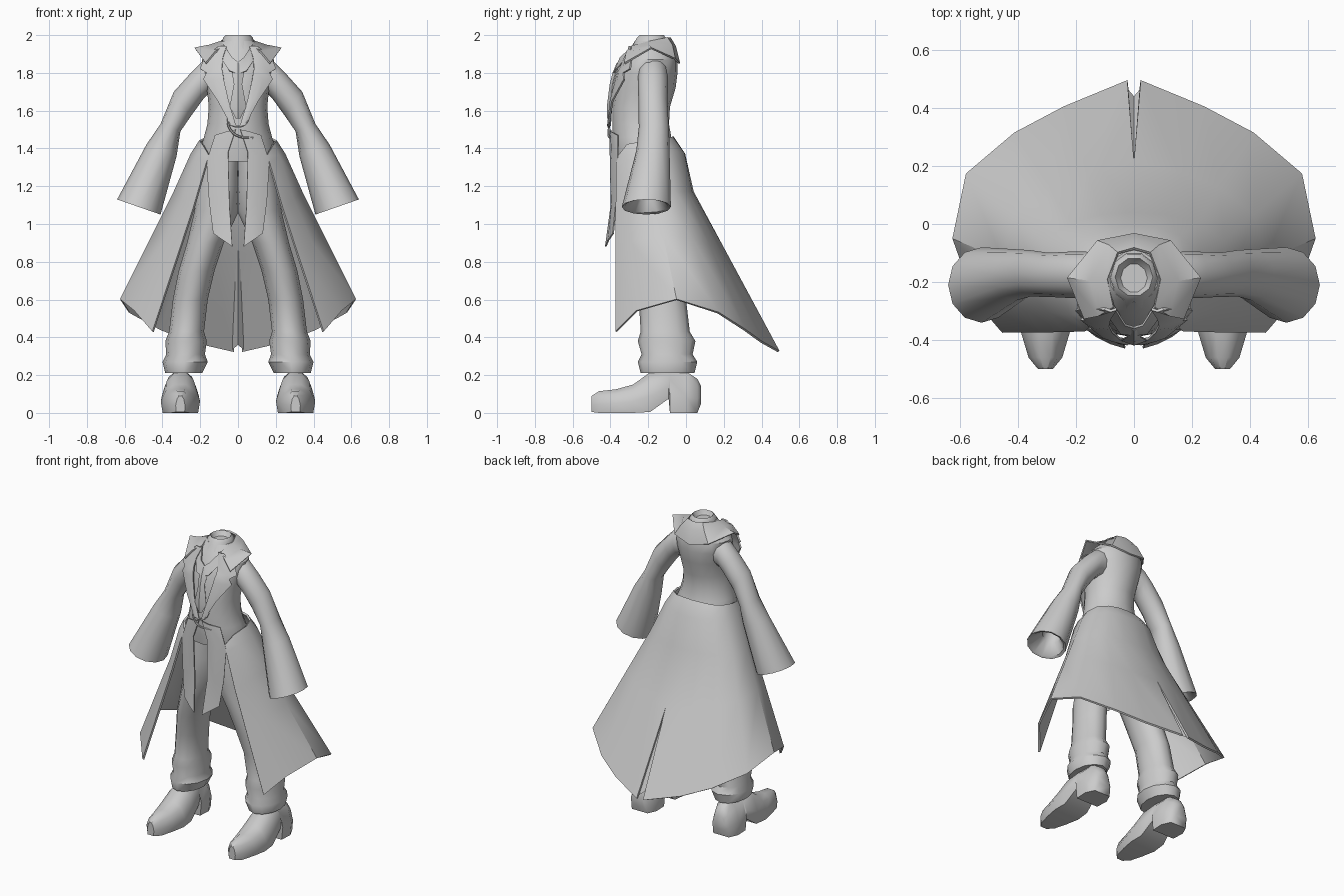
import bpy, bmesh
from math import cos, sin, tau
from mathutils import Vector


def loft(name, rows, closed=True, caps=(False, False), mirror=False, thick=0):
    """Skin a list of equal-length point rows."""
    bm = bmesh.new()
    grid = [[bm.verts.new(p) for p in row] for row in rows]
    n = len(grid[0])
    for a, b in zip(grid, grid[1:]):
        for i in range(n if closed else n - 1):
            j = (i + 1) % n
            bm.faces.new((a[i], a[j], b[j], b[i]))
    if caps[0]:
        bm.faces.new(grid[0])
    if caps[1]:
        bm.faces.new(grid[-1])
    bmesh.ops.recalc_face_normals(bm, faces=bm.faces)
    me = bpy.data.meshes.new(name)
    bm.to_mesh(me)
    bm.free()
    ob = bpy.data.objects.new(name, me)
    bpy.context.collection.objects.link(ob)
    if mirror:
        m = ob.modifiers.new("Mirror", 'MIRROR')
        m.merge_threshold = 0.002
    if thick:
        s = ob.modifiers.new("Solidify", 'SOLIDIFY')
        s.thickness, s.offset = thick, 0
    return ob


def oval(z, x0, x1, y0, y1, n=16):
    """Horizontal oval ring filling the given x and y extents."""
    return [((x0 + x1) / 2 + (x1 - x0) / 2 * cos(tau * i / n),
             (y0 + y1) / 2 + (y1 - y0) / 2 * sin(tau * i / n), z) for i in range(n)]


def mix(a, b, t):
    return tuple(Vector(a).lerp(Vector(b), t))


# Coat body: z, half width, front y, back y
BODY = [(1.33, .20, -.375, -.05), (1.40, .20, -.385, -.06), (1.46, .18, -.39, -.078),
        (1.53, .162, -.39, -.09), (1.62, .155, -.39, -.085), (1.72, .165, -.38, -.055),
        (1.80, .185, -.36, -.045), (1.87, .19, -.33, -.045), (1.92, .14, -.30, -.06),
        (1.97, .085, -.27, -.09)]
loft("coat_body", [oval(z, -w, w, f, b) for z, w, f, b in BODY], caps=(True, True))


def chest(x, z, off):
    """Point lying just in front of the chest."""
    for a, b in zip(BODY, BODY[1:]):
        if a[0] <= z <= b[0]:
            f = a[2] + (b[2] - a[2]) * (z - a[0]) / (b[0] - a[0])
            return (x, f - off + 2 * x * x, z)


# Shirt collar with a sunken neck opening
loft("shirt_collar", [oval(z, -w, w, f, b, 10) for z, w, f, b in [
    (1.92, .09, -.30, -.085), (1.985, .08, -.265, -.10), (2.0, .065, -.25, -.115),
    (1.975, .05, -.24, -.13), (1.95, .03, -.22, -.16)]], caps=(False, True))

# Sleeves: outer x z, inner x z, middle y, half depth
SLEEVE = [(.13, 1.89, .12, 1.70, -.175, .075), (.18, 1.87, .155, 1.69, -.175, .08),
          (.25, 1.80, .185, 1.66, -.175, .08), (.34, 1.70, .25, 1.57, -.175, .076),
          (.41, 1.53, .305, 1.49, -.17, .08), (.485, 1.42, .325, 1.36, -.175, .088),
          (.64, 1.13, .41, 1.05, -.21, .13), (.625, 1.13, .425, 1.06, -.21, .115),
          (.55, 1.18, .44, 1.14, -.20, .055), (.53, 1.25, .42, 1.21, -.20, .05)]
rows = []
for ox, oz, ix, iz, cy, ry in SLEEVE:
    rows.append([((ox + ix) / 2 + (ox - ix) / 2 * cos(tau * i / 12), cy + ry * sin(tau * i / 12),
                  (oz + iz) / 2 + (oz - iz) / 2 * cos(tau * i / 12)) for i in range(12)])
loft("sleeves", rows, caps=(True, True), mirror=True)

# Coat skirt: half, front edge round to the back slit
TOP = [(.15, -.355, 1.36), (.185, -.31, 1.42), (.20, -.2, 1.44), (.18, -.13, 1.45),
       (.13, -.09, 1.455), (.065, -.075, 1.46), (0, -.07, 1.46)]
HIP = [(.165, -.365, 1.32), (.215, -.31, 1.36), (.245, -.195, 1.37), (.22, -.10, 1.375),
       (.155, -.045, 1.38), (.075, -.015, 1.375), (0, -.01, 1.37)]
MID = [(.235, -.368, 1.08), (.29, -.30, 1.13), (.335, -.17, 1.17), (.305, -.06, 1.17),
       (.215, .0, 1.17), (.11, .027, 1.17), (0, .035, 1.17)]
HEM = [(.45, -.37, .43), (.545, -.26, .54), (.62, -.05, .60), (.575, .17, .53),
       (.41, .31, .44), (.24, .40, .375), (.022, .49, .325)]
LOW = [mix(a, b, .39) for a, b in zip(MID, HEM)]
LOW[-1] = (0,) + LOW[-1][1:]
loft("coat_skirt", [TOP, HIP, MID, LOW, HEM], closed=False, mirror=True, thick=.012)

# Inner fold behind the back slit
loft("slit_fold", [[(0, .19, .86), (.015, .20, .855)], [(0, .44, .36), (.03, .475, .335)]],
     closed=False, mirror=True)

# Front tails hanging from the waist
loft("front_tails", [
    [(.012, -.40, 1.50), (.06, -.398, 1.49), (.12, -.36, 1.47)],
    [(.052, -.40, 1.38), (.11, -.39, 1.35), (.165, -.36, 1.33)],
    [(.045, -.395, 1.10), (.095, -.39, 1.12), (.152, -.368, 1.12)],
    [(.03, -.425, .88), (.08, -.41, .915), (.13, -.385, .95)]],
     closed=False, mirror=True, thick=.008)

# Lapels: z, inner x, outer x
LAPEL = [(1.94, .06, .10), (1.88, .08, .175), (1.82, .085, .2), (1.80, .08, .165),
         (1.765, .075, .182), (1.65, .05, .105), (1.52, .012, .035)]
loft("lapels", [[chest(a, z, .012), chest((a + b) / 2, z, .024), chest(b, z, .024)]
                for z, a, b in LAPEL], closed=False, mirror=True, thick=.01)

# Coat collar with sharp shoulder points
loft("coat_collar", [
    [(.07, -.285, 1.94), (.09, -.19, 1.965), (.055, -.10, 1.985), (0, -.085, 1.985)],
    [(.12, -.315, 1.91), (.15, -.195, 1.945), (.085, -.075, 1.945), (0, -.058, 1.94)],
    [(.17, -.325, 1.85), (.228, -.185, 1.93), (.125, -.06, 1.875), (0, -.036, 1.85)]],
     closed=False, mirror=True, thick=.01)

# Neck scarf: crossed upper folds and hanging end
loft("scarf_folds", [[chest(.07, 1.94, .005), chest(.085, 1.87, .005)],
                     [chest(.03, 1.88, .025), chest(.045, 1.81, .025)],
                     [chest(-.02, 1.84, .02), chest(-.01, 1.79, .02)]],
     closed=False, mirror=True, thick=.008)
loft("scarf_end", [[chest(-w, z, .012), chest(0, z, .025), chest(w, z, .012)]
                   for z, w in [(1.85, .02), (1.80, .03), (1.74, .02), (1.62, .042), (1.56, .01)]],
     closed=False, thick=.008)

# Curved waist clasp
cu = bpy.data.curves.new("waist_clasp", 'CURVE')
cu.dimensions, cu.bevel_depth, cu.bevel_resolution, cu.resolution_u = '3D', .006, 1, 4
PATHS = [[(-.05, -.405, 1.58), (-.05, -.408, 1.52), (-.01, -.41, 1.47), (.08, -.395, 1.455)],
         [(-.05, -.405, 1.53), (.0, -.41, 1.515), (.04, -.41, 1.53), (.06, -.40, 1.57)]]
for path in PATHS:
    sp = cu.splines.new('BEZIER')
    sp.bezier_points.add(len(path) - 1)
    for bp, p in zip(sp.bezier_points, path):
        bp.co = p
        bp.handle_left_type = bp.handle_right_type = 'AUTO'
bpy.context.collection.objects.link(bpy.data.objects.new("waist_clasp", cu))

# Trousers: z, inner x, outer x, front y, back y
LEG = [(1.37, -.01, .16, -.34, -.10), (1.2, -.01, .215, -.345, -.075), (1.07, -.005, .23, -.335, -.07),
       (.90, .075, .27, -.31, -.05), (.75, .125, .315, -.285, -.03), (.60, .16, .345, -.25, 0),
       (.43, .18, .365, -.24, .02), (.38, .165, .385, -.255, .05), (.31, .175, .38, -.235, .035),
       (.27, .16, .40, -.255, .06), (.21, .19, .385, -.24, .045)]
loft("trouser_legs", [oval(z, a, b, f, k, 12) for z, a, b, f, k in LEG],
     caps=(True, True), mirror=True)

# Boots: y, half width, underside z, top z
BOOT = [(.08, .04, .05, .14), (.06, .065, 0, .18), (0, .095, 0, .22), (-.085, .09, 0, .22),
        (-.092, .085, .075, .22), (-.19, .098, .005, .215), (-.28, .104, 0, .15),
        (-.37, .085, 0, .125), (-.46, .058, 0, .115), (-.50, .025, .005, .09)]
rows = []
for y, w, b, t in BOOT:
    h = t - b
    side = [(w * .9, b), (w, b + .4 * h), (w * .72, b + .8 * h), (w * .3, t)]
    rows.append([(.305 + x, y, z) for x, z in side] +
                [(.305 - x, y, z) for x, z in reversed(side)])
loft("boots", rows, caps=(True, True), mirror=True)

# Apply modifiers, then smooth shade with sharp creases kept
bpy.ops.object.select_all(action='SELECT')
bpy.context.view_layer.objects.active = bpy.data.objects["coat_body"]
bpy.ops.object.convert(target='MESH')
bpy.ops.object.shade_smooth_by_angle(angle=0.7)
